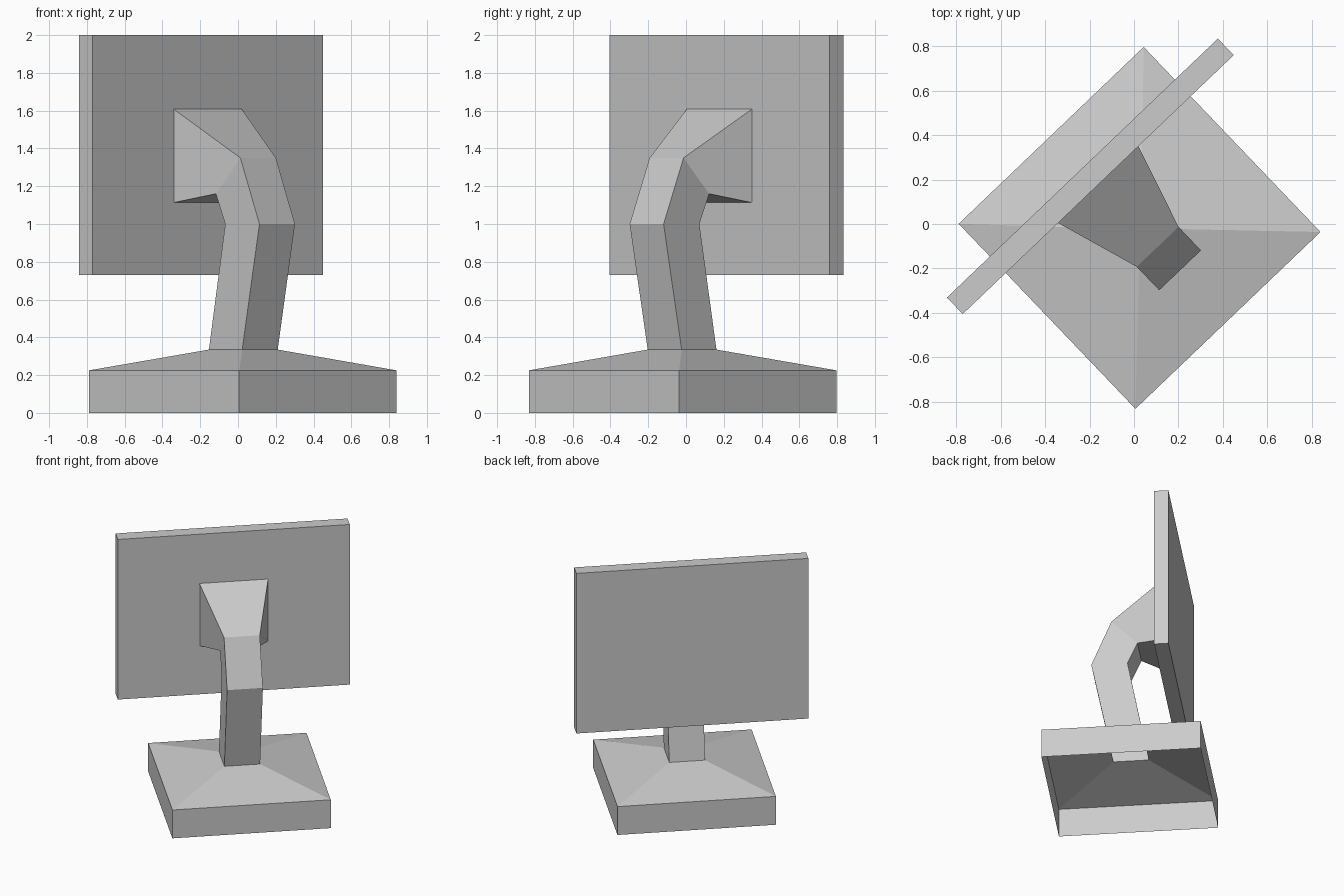
import bpy, bmesh, math

if "Cube" in bpy.data.objects:
    bpy.data.objects.remove(bpy.data.objects["Cube"])

TURN = math.radians(43.7)   # whole model is turned about z
CX = 0.006                  # shared centre line across the width


def finish(name, bm):
    mesh = bpy.data.meshes.new(name)
    bm.to_mesh(mesh)
    bm.free()
    obj = bpy.data.objects.new(name, mesh)
    obj.rotation_euler.z = TURN
    bpy.context.collection.objects.link(obj)
    return obj


def loft(name, sections):
    """Open four-sided tube; each section is (half width, front y, front z, back y, back z)."""
    bm = bmesh.new()
    prev = None
    for w, fy, fz, by, bz in sections:
        ring = [bm.verts.new(p) for p in ((CX - w, fy, fz), (CX + w, fy, fz),
                                          (CX + w, by, bz), (CX - w, by, bz))]
        if prev:
            for i in range(4):
                j = (i + 1) % 4
                bm.faces.new((prev[i], prev[j], ring[j], ring[i]))
        prev = ring
    return finish(name, bm)


# Hollow foot, open below, sloping up to the neck opening
loft("base", [
    (0.576, -0.606, 0.0, 0.546, 0.0),
    (0.576, -0.606, 0.225, 0.546, 0.225),
    (0.130, -0.162, 0.335, 0.093, 0.335),
])

# Hollow bent arm flaring out to a square screen mount
loft("arm", [
    (0.130, -0.162, 0.335, 0.093, 0.335),
    (0.130, -0.294, 1.0, -0.032, 1.0),
    (0.130, -0.148, 1.35, 0.040, 1.16),
    (0.255, 0.256, 1.62, 0.256, 1.11),
])

# Flat display panel
bm = bmesh.new()
bmesh.ops.create_cube(bm, size=1)
bmesh.ops.scale(bm, vec=(1.687, 0.103, 1.27), verts=bm.verts)
bmesh.ops.translate(bm, vec=(CX, 0.291, 1.365), verts=bm.verts)
finish("screen", bm)
